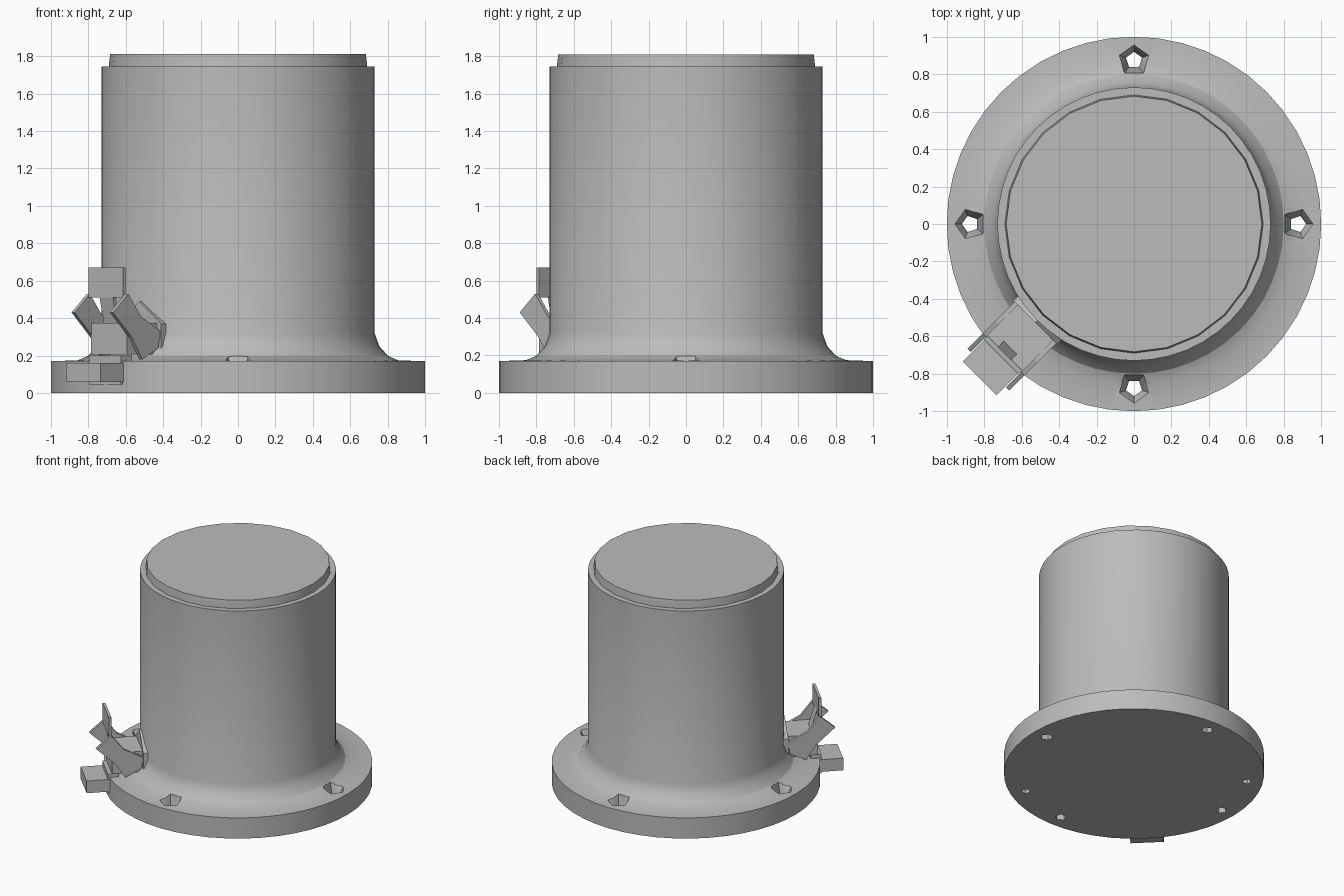
import bpy, bmesh
from math import radians, cos, sin, tau
from mathutils import Matrix, Vector

cube = bpy.data.objects.get("Cube")
if cube:
    bpy.data.objects.remove(cube)

GREY = (0.5, 0.5, 0.5, 1)
grey = bpy.data.materials.new("plain_grey")
grey.use_nodes = True
grey.diffuse_color = GREY
grey.node_tree.nodes["Principled BSDF"].inputs["Base Color"].default_value = GREY


def finish(name, bm, smooth=False):
    bmesh.ops.recalc_face_normals(bm, faces=bm.faces)
    mesh = bpy.data.meshes.new(name)
    bm.to_mesh(mesh)
    bm.free()
    mesh.materials.append(grey)
    ob = bpy.data.objects.new(name, mesh)
    bpy.context.collection.objects.link(ob)
    if smooth:
        smooth_edges(ob)
    return ob


def smooth_edges(ob):
    bpy.ops.object.select_all(action='DESELECT')
    ob.select_set(True)
    bpy.context.view_layer.objects.active = ob
    bpy.ops.object.shade_smooth_by_angle(angle=radians(25))


def lathe(name, profile, sides, smooth=False):
    """Turn a list of (radius, height) points around z."""
    bm = bmesh.new()
    rings = []
    for r, z in profile:
        rings.append([bm.verts.new((r * cos(tau * i / sides), r * sin(tau * i / sides), z))
                      for i in range(sides)])
    for a, b in zip(rings, rings[1:]):
        for i in range(sides):
            j = (i + 1) % sides
            bm.faces.new((a[i], a[j], b[j], b[i]))
    bm.faces.new(rings[0])
    bm.faces.new(rings[-1])
    return finish(name, bm, smooth)


# Latch space: x points outward from the barrel, y runs along its surface
LATCH = Matrix.Rotation(radians(225), 4, 'Z')


def prism(name, outline, axis, low, high):
    """Extrude a flat outline along x, y or z in latch space."""
    bm = bmesh.new()

    def place(p, d):
        co = list(p)
        co.insert("xyz".index(axis), d)
        return bm.verts.new(LATCH @ Vector(co))

    a = [place(p, low) for p in outline]
    b = [place(p, high) for p in outline]
    bm.faces.new(a)
    bm.faces.new(b)
    for i in range(len(a)):
        j = (i + 1) % len(a)
        bm.faces.new((a[i], a[j], b[j], b[i]))
    return finish(name, bm)


def block(name, x0, x1, half_width, z0, z1):
    w = half_width
    return prism(name, [(x0, -w), (x1, -w), (x1, w), (x0, w)], "z", z0, z1)


# Barrel with flared foot and round flange
body = lathe("flanged_barrel", [
    (1, 0), (1, 0.17), (0.86, 0.175), (0.8, 0.2), (0.755, 0.25),
    (0.73, 0.32), (0.73, 1.745)], 48)

# Countersunk bolt holes, and two small pits in the underside
BOLT = [(0.045, -0.05), (0.045, 0.1), (0.085, 0.178), (0.085, 0.26)]
PIT = [(0.035, -0.05), (0.035, 0.1)]
holes = [(a, BOLT) for a in (0, 90, 180, 270)] + [(a, PIT) for a in (148, 302)]
for angle, profile in holes:
    cutter = lathe("hole_cutter", profile, 5)
    cutter.hide_render = True
    cutter.matrix_world = Matrix.Rotation(radians(angle), 4, 'Z') @ Matrix.Translation((0.875, 0, 0))
    cut = body.modifiers.new("hole", 'BOOLEAN')
    cut.operation = 'DIFFERENCE'
    cut.solver = 'EXACT'
    cut.object = cutter
    bpy.context.view_layer.update()
    bpy.context.view_layer.objects.active = body
    bpy.ops.object.modifier_apply(modifier=cut.name)
    bpy.data.objects.remove(cutter)
smooth_edges(body)

# Raised cap on the barrel
lathe("top_cap", [(0.69, 1.7), (0.69, 1.75), (0.683, 1.81)], 24, True)

# Latch base fixed to the barrel
prism("latch_base", [(-0.1, 0.19), (0.1, 0.19), (0.165, 0.24), (0.165, 0.37),
                     (0, 0.49), (-0.165, 0.37), (-0.165, 0.24)], "x", 0.64, 0.745)
block("latch_body", 0.7, 0.975, 0.135, 0.205, 0.375)

# Curved side wings of the latch
WING = [(1.1, 0.43), (0.985, 0.53), (0.89, 0.41), (0.74, 0.33),
        (0.76, 0.24), (0.88, 0.18), (0.96, 0.3)]
for side, y in (("left", 0.145), ("right", -0.145)):
    prism(side + "_latch_wing", WING, "y", y - 0.012, y + 0.012)

# Upright handle plate on a narrow stem
block("latch_handle", 0.98, 1.0, 0.13, 0.51, 0.67)
prism("latch_stem", [(0.98, 0.53), (1.0, 0.53), (0.96, 0.36), (0.93, 0.36)], "y", -0.05, 0.05)

# Lower tongue at the flange rim
block("tongue_pad", 0.92, 1.005, 0.12, 0.045, 0.2)
block("latch_tongue", 0.95, 1.167, 0.128, 0.06, 0.16)
